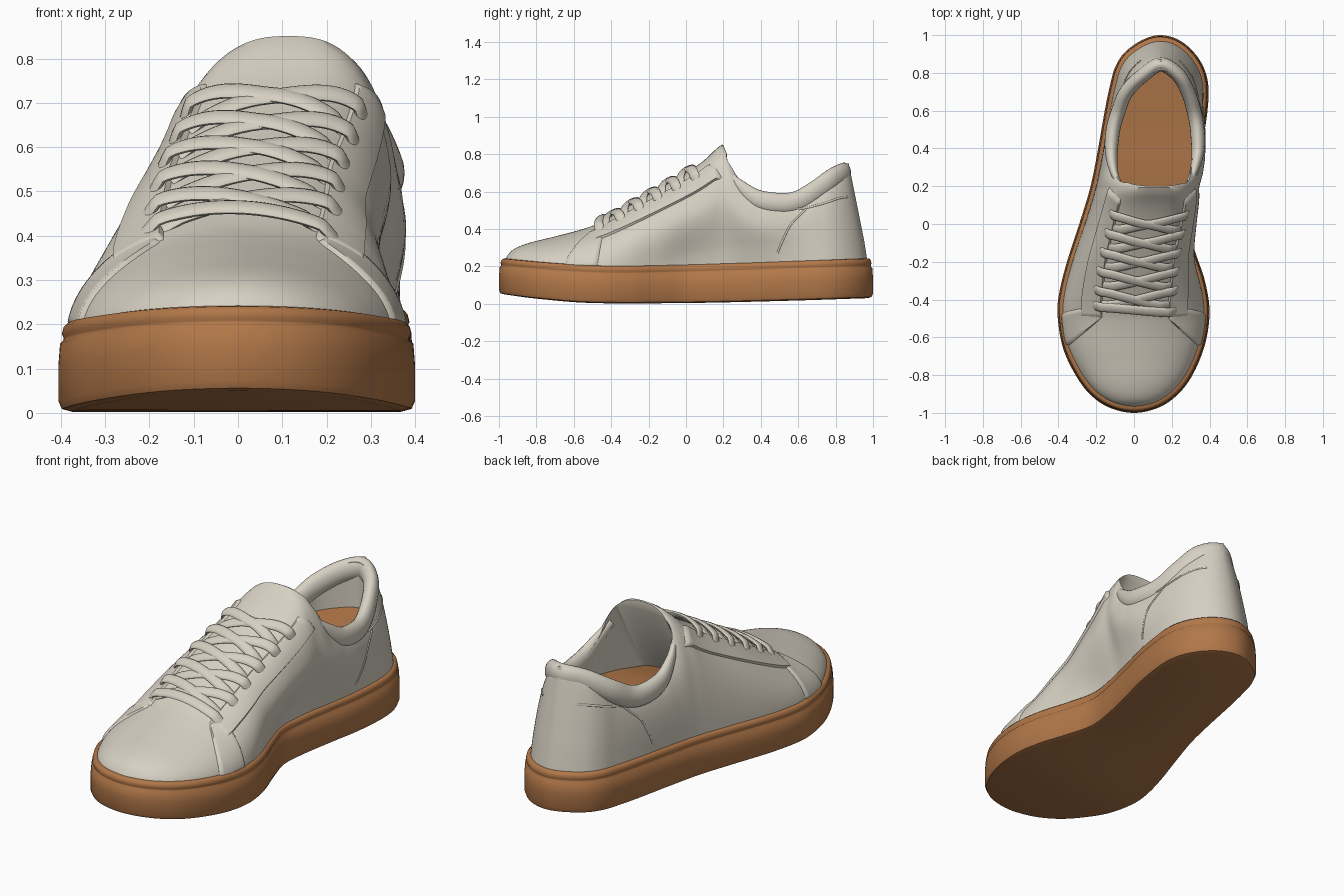
import bpy, bmesh, math
from mathutils import Vector

if "Cube" in bpy.data.objects:
    bpy.data.objects.remove(bpy.data.objects["Cube"])


def material(name, rgb):
    m = bpy.data.materials.new(name)
    m.diffuse_color = (*rgb, 1)
    m.use_nodes = True
    m.node_tree.nodes["Principled BSDF"].inputs["Base Color"].default_value = m.diffuse_color
    return m


CREAM = material("cream_leather", (0.68, 0.635, 0.545))
TAN = material("tan_rubber", (0.44, 0.185, 0.066))


def loft(name, rings, mat, closed=True, caps="ngon", angle=40):
    """Skin a list of equal-length point rings."""
    bm = bmesh.new()
    rows = [[bm.verts.new(p) for p in r] for r in rings]
    n = len(rows[0])
    for a, b in zip(rows, rows[1:]):
        for i in range(n if closed else n - 1):
            j = (i + 1) % n
            bm.faces.new((a[i], a[j], b[j], b[i]))
    for r in (rows[0], rows[-1]):
        if caps == "ngon":
            bm.faces.new(r)
        elif caps == "strips":  # bridge left and right halves across the foot
            for i in range(n // 2):
                quad = [r[i], r[i + 1], r[n - i - 1], r[(n - i) % n]]
                bm.faces.new(list(dict.fromkeys(quad)))
    if caps:
        bmesh.ops.recalc_face_normals(bm, faces=bm.faces)
    me = bpy.data.meshes.new(name)
    bm.to_mesh(me)
    bm.free()
    ob = bpy.data.objects.new(name, me)
    bpy.context.collection.objects.link(ob)
    me.materials.append(mat)
    smooth(ob, angle)
    return ob


def smooth(ob, angle):
    bpy.ops.object.select_all(action='DESELECT')
    ob.select_set(True)
    bpy.context.view_layer.objects.active = ob
    bpy.ops.object.shade_smooth_by_angle(angle=math.radians(angle))


def catmull(p, q, r, s, t):
    return 0.5 * (2 * q + (r - p) * t + (2 * p - 5 * q + 4 * r - s) * t * t
                  + (3 * q - p - 3 * r + s) * t ** 3)


def spline(pts, sub, closed):
    """Smooth curve through control points."""
    v, n, out = [Vector(p) for p in pts], len(pts), []
    g = (lambda i: v[i % n]) if closed else (lambda i: v[max(0, min(n - 1, i))])
    for i in range(n if closed else n - 1):
        out += [catmull(g(i - 1), g(i), g(i + 1), g(i + 2), k / sub) for k in range(sub)]
    return out if closed else out + [v[-1]]


def lookup(tab, x):
    """Linear value from a sorted table of pairs."""
    if x <= tab[0][0]:
        return tab[0][1]
    for (a, u), (b, v) in zip(tab, tab[1:]):
        if x <= b:
            return u + (v - u) * (x - a) / max(b - a, 1e-6)
    return tab[-1][1]


def table(pts):
    return [tuple(p) for p in spline(pts, 8, False)]


def ease(t):
    t = max(0.0, min(1.0, t))
    return t * t * (3 - 2 * t)


def inset(poly, d):
    out = []
    for i, p in enumerate(poly):
        t = (poly[(i + 1) % len(poly)] - poly[i - 1]).normalized()
        out.append(Vector((p.x - t.y * d, p.y + t.x * d)))
    return out


# Sole outline, toe -> inner side -> heel -> outer side
OUTLINE = spline([(0, -1), (.13, -.972), (.235, -.9), (.315, -.79), (.378, -.63), (.4, -.46),
                  (.375, -.3), (.325, -.15), (.285, 0), (.3, .15), (.335, .32), (.375, .5),
                  (.395, .68), (.38, .8), (.325, .9), (.24, .973), (.14, 1), (.045, .975),
                  (-.048, .91), (-.1, .83), (-.128, .73), (-.155, .6), (-.19, .4), (-.23, .2),
                  (-.29, 0), (-.355, -.2), (-.395, -.36), (-.405, -.48), (-.378, -.65),
                  (-.315, -.79), (-.235, -.9), (-.13, -.972)], 6, True)
SOLE_TOP = table([(-1, .242), (-.7, .217), (-.4, .203), (0, .21), (.6, .23), (1, .243)])
SOLE_LOW = table([(-1, .05), (-.8, .026), (-.5, .004), (0, .004), (.5, .015), (1, .03)])

# Sole with rounded foot and a stitched lip near its top
rings = []
for d, f in ((.03, 0), (.008, .03), (0, .12), (0, .5), (.004, .76), (.012, .8), (.012, .83),
             (.008, .87), (.012, .95), (.02, .99), (.035, 1)):
    rings.append([(p.x, p.y, lookup(SOLE_LOW, q.y) * (1 - f) + lookup(SOLE_TOP, q.y) * f)
                  for p, q in zip(inset(OUTLINE, d), OUTLINE)])
loft("sole", rings, TAN, caps="strips", angle=50)

# Upper: domed cross-sections along the foot
FOOT = inset(OUTLINE, .027)
lo = min(range(len(FOOT)), key=lambda i: FOOT[i].y)
FOOT = FOOT[lo:] + FOOT[:lo]
hi = max(range(len(FOOT)), key=lambda i: FOOT[i].y)
RIGHT = [(p.y, p.x) for p in FOOT[:hi + 1]]
LEFT = [(p.y, p.x) for p in [FOOT[0]] + FOOT[:hi - 1:-1]]
LEFT.sort()
S0, S1 = FOOT[0].y + .003, FOOT[hi].y - .0008
TOP = table([(-.97, .235), (-.93, .285), (-.85, .322), (-.7, .36), (-.55, .4), (-.45, .44),
             (-.25, .555), (0, .7), (.1, .77), (.19, .85), (.23, .82), (.28, .71), (.33, .65),
             (.4, .605), (.5, .59), (.6, .6), (.7, .635), (.8, .68), (.9, .735), (.97, .75)])
POWER = table([(-1, 2), (-.45, 2), (0, 2.7), (.14, 2.8), (.2, 2.6), (.3, 3.6), (.4, 4), (1, 4)])
BULGE = table([(-.4, 0), (-.2, .028), (0, .088), (.2, .08), (.4, .055), (.6, .018), (.75, 0)])
LEAN = table([(-.6, 0), (-.3, .02), (0, .035), (.2, .035), (.5, .01), (.8, 0)])


def skin(s, a):
    """Point on the upper: s along the foot, a the angle from inner side over the top."""
    n = lookup(POWER, s)
    c, h = math.cos(a), max(math.sin(a), 0) ** (2 / n)
    bulge = lookup(BULGE, s)
    xl, xr = lookup(LEFT, s), lookup(RIGHT, s)
    mid = (xl + xr + bulge) / 2
    xr += bulge * ease(h / .6)
    f = abs(c) ** (2 / n) * (1 - .13 * h * ease((s - .4) / .4))
    x = mid + f * ((xr - mid) if c > 0 else (xl - mid)) + lookup(LEAN, s) * h * h
    zb = lookup(SOLE_TOP, s) - .03
    z = zb + (lookup(TOP, s) - zb) * h
    y = s - .2 * ease((s - .5) / .4) * max(0, z - .24)
    return Vector((x, y, z))


def normal(s, a):
    a, e = max(.03, min(math.pi - .03, a)), .01
    return (skin(s + e, a) - skin(s - e, a)).cross(skin(s, a + e) - skin(s, a - e)).normalized()


def raised(s, a, off):
    return skin(s, a) + normal(s, a) * off


ROWS, COLS = 110, 56
stations = []
for i in range(ROWS + 1):
    u = i / ROWS
    u = .35 * u + .65 * (1 - math.cos(math.pi * u)) / 2 if 0 < i < ROWS else u
    stations.append(S0 + (S1 - S0) * u)
upper = loft("upper", [[skin(s, math.pi * k / COLS) for k in range(COLS + 1)]
                       for s in stations], CREAM)

# Foot opening, reaching forward under the tongue, with a footbed that rises to the heel
OPENING = spline([(.12, .2), (.25, .215), (.3, .27), (.31, .38), (.308, .5), (.293, .6),
                  (.262, .7), (.21, .782), (.145, .815), (.075, .782), (-.015, .7), (-.055, .6),
                  (-.083, .5), (-.093, .38), (-.085, .27), (-.02, .215)], 5, True)
FOOTBED = table([(-.15, .34), (0, .385), (.2, .43), (.5, .455), (.8, .49)])


def opening(z=None, grow=0, lift=0):
    """Ring of the opening; without z it lies on the footbed, swept forward."""
    out = []
    for p in inset(OPENING, -grow):
        if z is not None:
            out.append((p.x, p.y, z))
            continue
        y = p.y - .28 * max(0, (.35 - p.y) / .15)
        out.append((min(p.x, lookup(RIGHT, y) + grow), y, lookup(FOOTBED, y) + lift))
    return out


cutter = loft("opening_cutter", [opening(), opening(.8), opening(1)], CREAM, caps="strips")
mod = upper.modifiers.new("opening", 'BOOLEAN')
mod.operation, mod.solver, mod.object = 'DIFFERENCE', 'EXACT', cutter
bpy.context.view_layer.objects.active = upper
bpy.ops.object.modifier_apply(modifier=mod.name)
bpy.data.objects.remove(cutter)
smooth(upper, 40)
loft("insole", [opening(None, .006, -.004), opening(None, .006, .006)], TAN, caps="strips")


def sweep(name, path, ups, w, h, sides=12, taper=0):
    """Sweep a flat oval along a path; ups give its thickness direction."""
    rings, n = [], len(path) - 1
    for i, p in enumerate(path):
        t = (path[min(i + 1, n)] - path[max(i - 1, 0)]).normalized()
        side = t.cross(ups[i]).normalized()
        up = side.cross(t)
        k = 1 - taper * (1 - ease(min(i, n - i) / n / .2))
        rings.append([p + k * (side * w * math.cos(q) + up * h * math.sin(q))
                      for q in (2 * math.pi * j / sides for j in range(sides))])
    return loft(name, rings, CREAM, angle=60)


# Padded collar round the opening
rim = spline([(.29, .215, .7), (.317, .28, .635), (.338, .38, .56), (.335, .5, .535),
              (.317, .6, .548), (.285, .7, .607), (.233, .79, .672), (.143, .845, .698),
              (.05, .79, .672), (-.04, .7, .607), (-.082, .6, .548), (-.111, .5, .535),
              (-.12, .38, .56), (-.107, .28, .635), (-.08, .215, .7)], 6, False)
sweep("collar", rim, [Vector((0, 0, 1))] * len(rim), .038, .057, 20, .6)


# Raised lace panels and the legs that run down to the sole
def panel(name, s_range, a0, a1, mirror, off, rows=40, cols=14):
    grid = []
    for i in range(rows + 1):
        line = []
        for k in range(cols + 1):
            v = k / cols
            a = math.radians(a0 + (a1 - a0) * v)
            sa, sb = s_range(v)
            s = sa + (sb - sa) * i / rows
            edge = i in (0, rows) or k in (0, cols)
            line.append(raised(s, math.pi - a if mirror else a, -.006 if edge else off))
        grid.append(line if not mirror else line[::-1])
    loft(name, grid, CREAM, closed=False, caps=None, angle=60)


for tag, mir in (("inner", False), ("outer", True)):
    panel(tag + "_lace_panel", lambda v: (-.5, .2 - .07 * v), 41, 63, mir, .012)
    panel(tag + "_panel_leg", lambda v: (-.65 + .15 * v * v, -.47 + .04 * v), 4, 62, mir, .01, 12, 20)
    # Heel counter seam and collar seam
    for part, ends in (("heel_seam", ((.49, 2), (.52, 8), (.57, 20), (.66, 32))),
                       ("collar_seam", ((.56, 46), (.6, 36), (.75, 31), (.88, 28), (.93, 27)))):
        pts = [(p.x, math.radians(p.y)) for p in spline(ends, 6, False)]
        pts = [(s, math.pi - a if mir else a) for s, a in pts]
        sweep(tag + "_" + part, [raised(s, a, .001) for s, a in pts],
              [normal(s, a) for s, a in pts], .005, .004, 6)


# Criss-cross laces: one visible end per row, the other tucked under the panel
def lace(name, ends, angles, lifts):
    path, ups = [], []
    for i in range(29):
        t = i / 28
        a = math.radians(angles[0] + (angles[1] - angles[0]) * t)
        s = ends[0] + (ends[1] - ends[0]) * ease(t)
        dip = min(1, 9 * t, 9 * (1 - t))
        path.append(raised(s, a, -.002 + (lifts[0] + (lifts[1] - lifts[0]) * t) * dip))
        ups.append(normal(s, a))
    sweep(name, path, ups, .027, .011)


for i in range(5):
    y = .055 - .1 * i
    lace(f"lace_over_{i}", (y, y - .085), (126, 62), (.03, .012))
    lace(f"lace_under_{i}", (y, y - .085), (54, 118), (.026, .008))
lace("lace_bottom", (-.43, -.46), (126, 54), (.026, .026))
